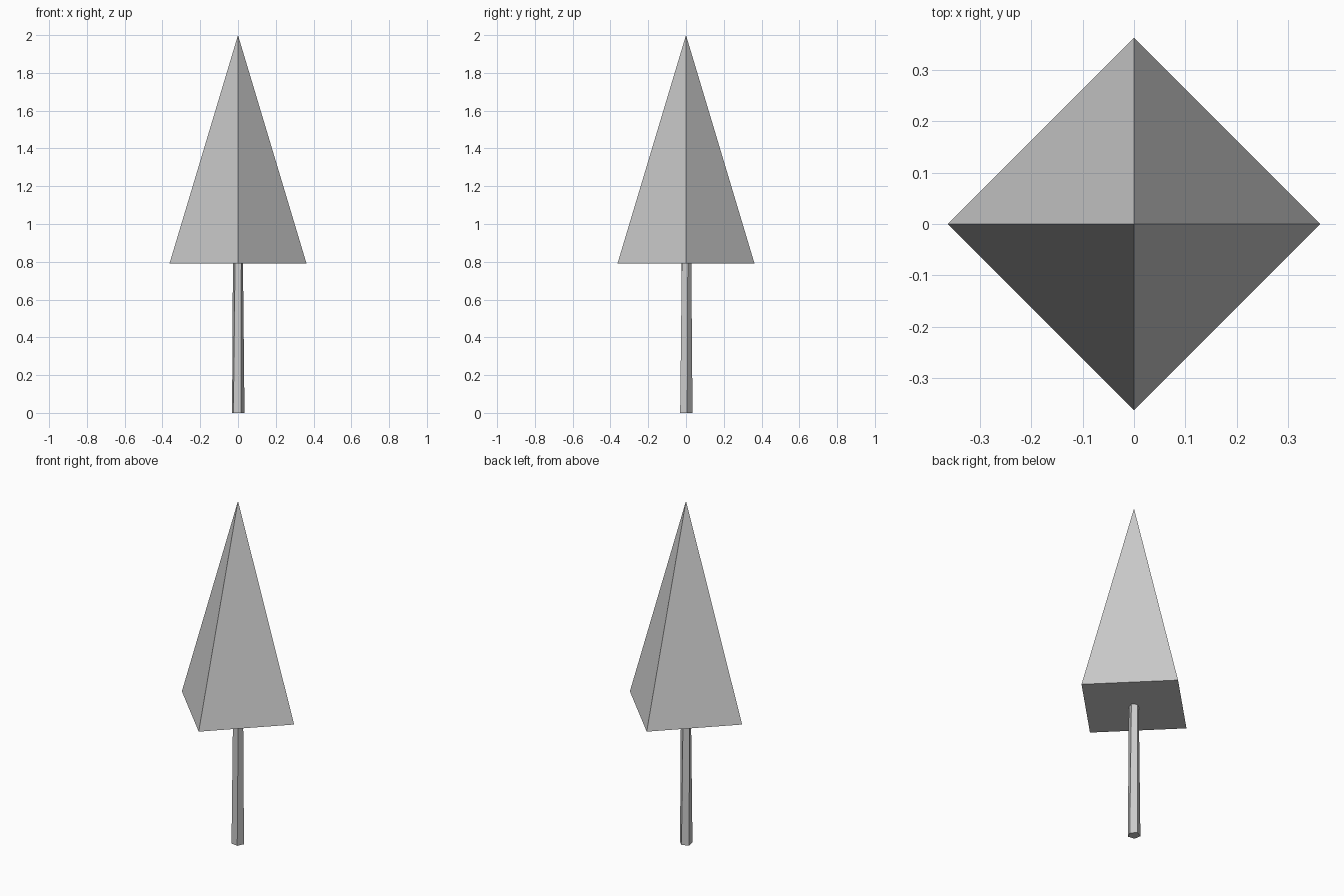
import bpy, bmesh
from math import cos, sin, radians

if "Cube" in bpy.data.objects:
    bpy.data.objects.remove(bpy.data.objects["Cube"])


def ring(bm, count, radius, z, turn):
    """One horizontal loop of evenly spaced vertices."""
    angles = [radians(turn + 360 * i / count) for i in range(count)]
    return [bm.verts.new((radius * cos(a), radius * sin(a), z)) for a in angles]


def finish(bm, name):
    bmesh.ops.recalc_face_normals(bm, faces=bm.faces)
    mesh = bpy.data.meshes.new(name)
    bm.to_mesh(mesh)
    bm.free()
    bpy.context.collection.objects.link(bpy.data.objects.new(name, mesh))


# Foliage: four-sided pyramid with corners on the axes
bpy.ops.mesh.primitive_cone_add(vertices=4, radius1=0.363, radius2=0, depth=1.21,
                                location=(0, 0, 0.79 + 1.21 / 2))
bpy.context.object.name = "foliage"

# Trunk: slim five-sided post, tapered and slightly twisted
bm = bmesh.new()
low = ring(bm, 5, 0.035, 0.0, -62)
high = ring(bm, 5, 0.028, 0.79, -52)
bm.faces.new(low)
bm.faces.new(high)
for i in range(5):
    j = (i + 1) % 5
    bm.faces.new((low[i], low[j], high[j], high[i]))
finish(bm, "trunk")
